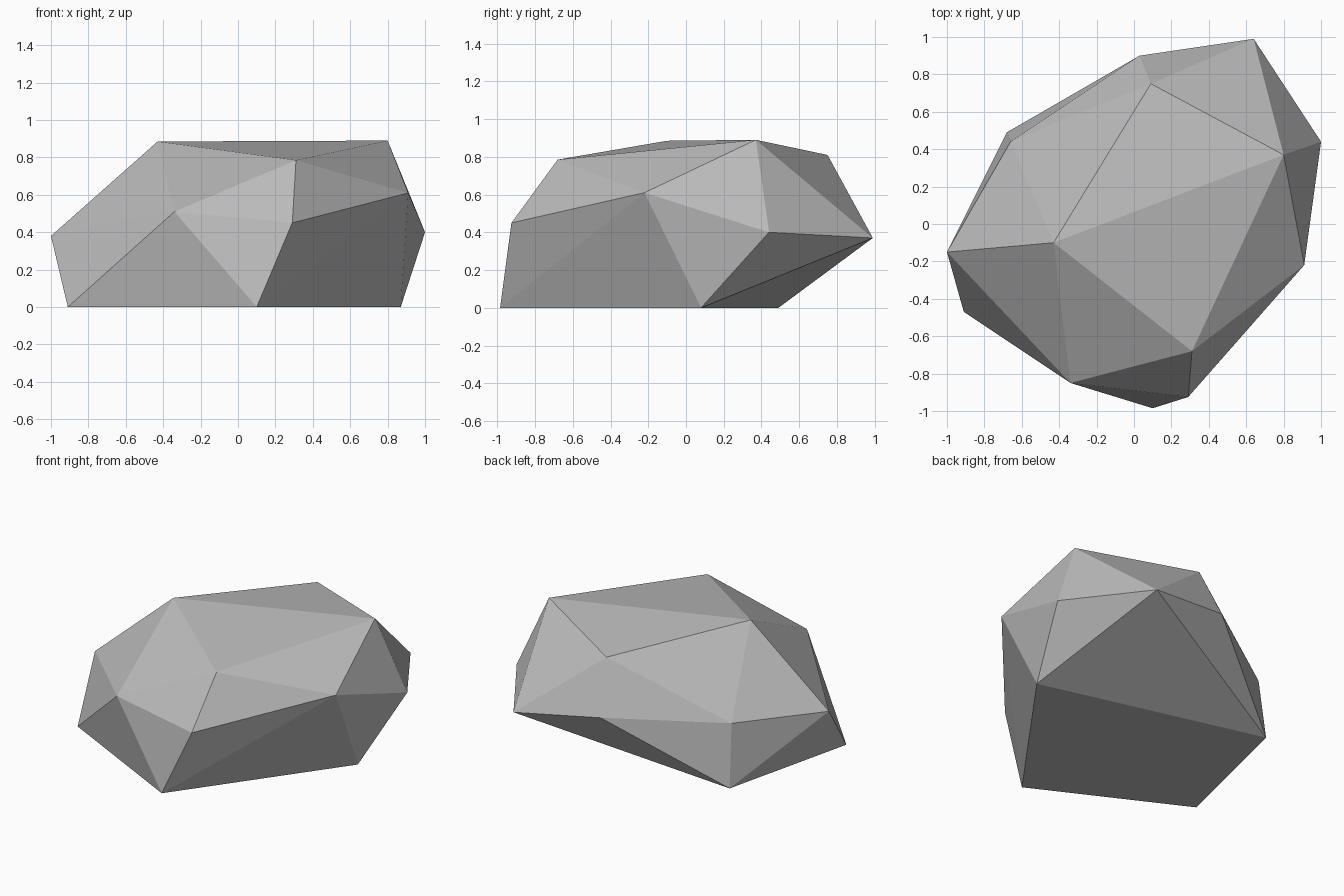
import bpy
import bmesh
import math

cube = bpy.data.objects.get("Cube")
if cube:
    bpy.data.objects.remove(cube, do_unlink=True)

# Plain grey stone
stone = bpy.data.materials.new("grey_stone")
stone.use_nodes = True
grey = (0.5, 0.5, 0.5, 1.0)
stone.diffuse_color = grey
stone.node_tree.nodes["Principled BSDF"].inputs["Base Color"].default_value = grey

# Corners of the chiselled rock, from the ground up
ground = [(-0.91, -0.47, 0), (0.10, -0.985, 0), (0.87, 0.08, 0), (-0.68, 0.49, 0)]
waist = [(-1.0, -0.15, 0.38), (-0.34, -0.85, 0.51), (0.29, -0.925, 0.45),
         (0.91, -0.22, 0.61), (1.0, 0.44, 0.40), (0.64, 0.99, 0.37),
         (0.03, 0.90, 0.46), (-0.66, 0.44, 0.43)]
crown = [(0.31, -0.68, 0.785), (0.80, 0.37, 0.89),
         (-0.43, -0.10, 0.885), (0.09, 0.75, 0.81)]

# Wrap the corners in flat facets
bm = bmesh.new()
for corner in ground + waist + crown:
    bm.verts.new(corner)
bmesh.ops.convex_hull(bm, input=bm.verts[:])
bmesh.ops.dissolve_limit(bm, angle_limit=math.radians(0.1),
                         verts=bm.verts[:], edges=bm.edges[:])
bmesh.ops.recalc_face_normals(bm, faces=bm.faces[:])

mesh = bpy.data.meshes.new("rock")
bm.to_mesh(mesh)
bm.free()
mesh.materials.append(stone)
rock = bpy.data.objects.new("rock", mesh)
bpy.context.collection.objects.link(rock)
